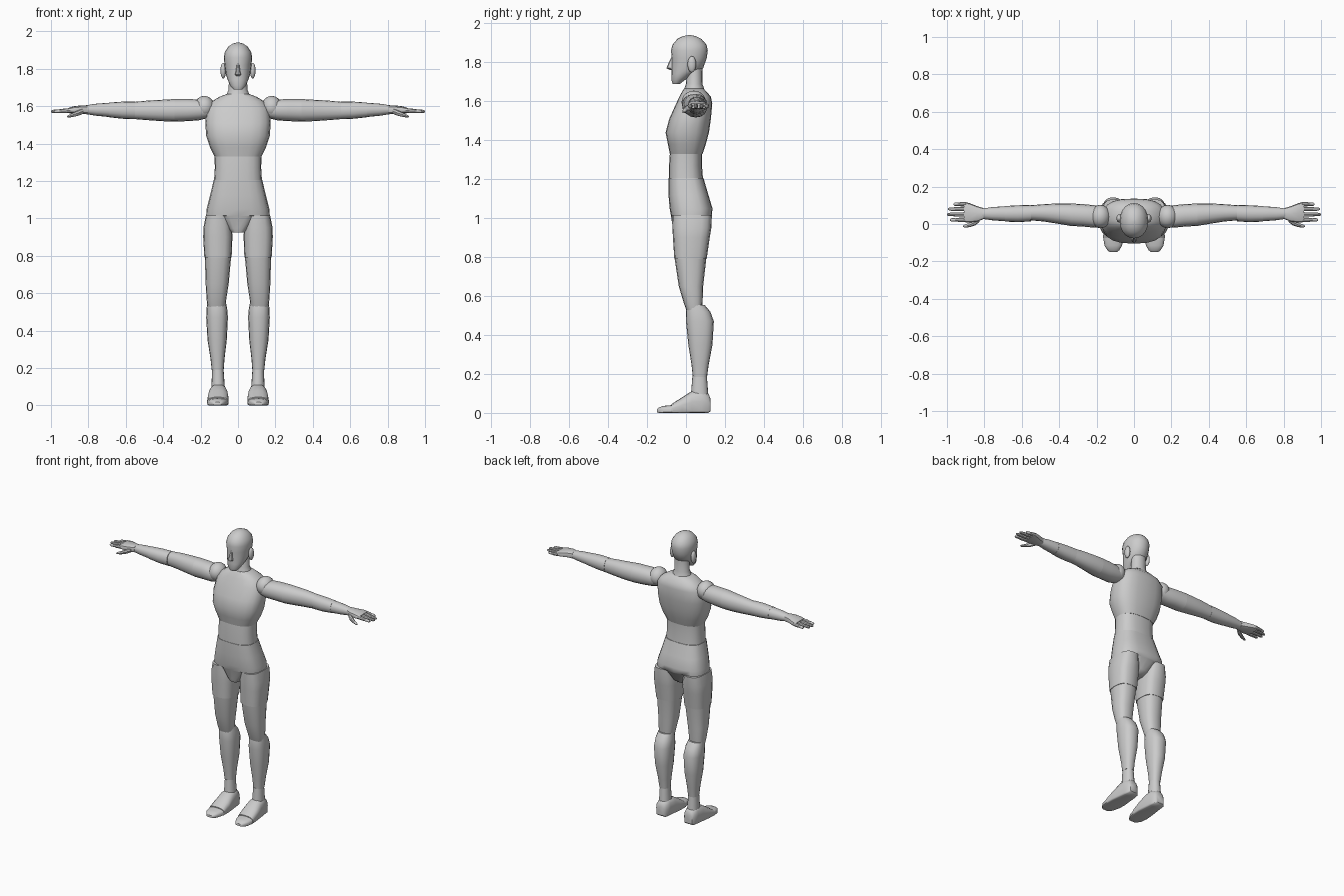
import bpy
import bmesh
import math
from mathutils import Vector, Matrix

default_cube = bpy.data.objects.get("Cube")
if default_cube:
    bpy.data.objects.remove(default_cube, do_unlink=True)

# One plain grey for the whole figure
GREY = (.6, .6, .6, 1)
grey = bpy.data.materials.new("light_grey")
grey.use_nodes = True
grey.diffuse_color = GREY
grey.node_tree.nodes["Principled BSDF"].inputs["Base Color"].default_value = GREY

parts = []


def add_object(name, bm):
    """Turn a bmesh into a grey, outward-facing object."""
    bmesh.ops.recalc_face_normals(bm, faces=bm.faces)
    mesh = bpy.data.meshes.new(name)
    bm.to_mesh(mesh)
    bm.free()
    mesh.materials.append(grey)
    obj = bpy.data.objects.new(name, mesh)
    bpy.context.collection.objects.link(obj)
    parts.append(obj)
    return obj


def soft(value, power):
    """Superellipse helper: a higher power gives a boxier outline."""
    return math.copysign(abs(value) ** (2 / power), value)


def place(axis, along, a, b):
    """Put a point of a cross-section on a loft that runs along an axis."""
    if axis == "z":
        return Vector((a, b, along))
    if axis == "x":
        return Vector((along, a, b))
    return Vector((a, along, b))


def loft(name, axis, rings, sides=16, power=2.3, flat=False, mirror=1):
    """Skin rings given as (position, low a, high a, low b, high b)."""
    bm = bmesh.new()
    loops = []
    for along, a_low, a_high, b_low, b_high in rings:
        loop = []
        for i in range(sides):
            angle = math.tau * i / sides
            u, v = math.cos(angle), math.sin(angle)
            boxy = power * 4 if flat and v < 0 else power
            u, v = soft(u, boxy), soft(v, boxy)
            a = (a_low + a_high + u * (a_high - a_low)) / 2
            b = (b_low + b_high + v * (b_high - b_low)) / 2
            point = place(axis, along, a, b)
            point.x *= mirror
            loop.append(bm.verts.new(point))
        loops.append(loop)
    for lower, upper in zip(loops, loops[1:]):
        for i in range(sides):
            j = (i + 1) % sides
            bm.faces.new((lower[i], lower[j], upper[j], upper[i]))
    bm.faces.new(loops[0])
    bm.faces.new(loops[-1])
    return add_object(name, bm)


def centred(name, rings, **options):
    """Loft upwards on the middle plane from (z, half width, front, back)."""
    full = [(z, -half, half, front, back) for z, half, front, back in rings]
    return loft(name, "z", full, **options)


def ball(name, centre, size, mirror=1):
    """Stretched sphere."""
    bm = bmesh.new()
    bmesh.ops.create_uvsphere(bm, u_segments=16, v_segments=10, radius=1)
    move = Matrix.Translation((centre[0] * mirror, centre[1], centre[2]))
    bmesh.ops.transform(bm, matrix=move @ Matrix.Diagonal((*size, 1)), verts=bm.verts)
    return add_object(name, bm)


# Head, nose and neck
centred("head", [
    (1.69, .025, -.068, -.03), (1.71, .042, -.075, -.005),
    (1.74, .055, -.074, .04), (1.77, .065, -.075, .088),
    (1.82, .072, -.073, .106), (1.86, .076, -.077, .112),
    (1.89, .07, -.07, .106), (1.92, .05, -.045, .08),
    (1.935, .027, -.015, .05), (1.94, .008, .01, .025)], sides=20, power=2.1)
centred("nose", [
    (1.76, .01, -.08, -.06), (1.77, .016, -.1, -.06),
    (1.785, .012, -.095, -.06), (1.83, .006, -.074, -.06)], sides=8, power=2)
centred("neck", [
    (1.63, .075, -.02, .105), (1.66, .062, -.01, .095),
    (1.69, .05, 0, .084), (1.78, .048, .005, .085)], power=2)

# Torso
centred("chest", [
    (1.33, .125, -.083, .085), (1.38, .15, -.093, .102),
    (1.44, .17, -.105, .118), (1.51, .175, -.086, .128),
    (1.59, .168, -.05, .135), (1.625, .14, -.033, .127),
    (1.65, .1, -.02, .105), (1.665, .06, -.01, .09)], sides=20, power=2.6)
centred("abdomen", [
    (1.205, .128, -.088, .087), (1.27, .124, -.087, .082),
    (1.33, .125, -.083, .083)], sides=20, power=2.6)
centred("pelvis", [
    (.925, .035, -.06, .07), (.945, .055, -.067, .095),
    (1.012, .11, -.077, .13), (1.016, .17, -.078, .133),
    (1.05, .168, -.084, .136), (1.12, .15, -.09, .115),
    (1.205, .13, -.09, .09)], sides=20, power=2.8)

for side, m in (("left", 1), ("right", -1)):
    # Ear
    ball(side + "_ear", (.079, .03, 1.79), (.015, .022, .042), m)

    # Leg
    loft(side + "_upper_thigh", "z", [
        (.79, .034, .18, -.06, .106), (.9, .03, .186, -.067, .122),
        (.95, .032, .185, -.07, .13), (1.015, .045, .172, -.072, .133)],
        power=2.8, mirror=m)
    loft(side + "_lower_thigh", "z", [
        (.52, .07, .16, .005, .08), (.56, .064, .167, -.01, .085),
        (.65, .05, .173, -.037, .088), (.79, .037, .177, -.058, .104)],
        power=2.5, mirror=m)
    loft(side + "_shin", "z", [
        (.185, .077, .14, .035, .108), (.25, .072, .147, .028, .117),
        (.35, .06, .163, .012, .136), (.47, .054, .17, 0, .143),
        (.52, .058, .168, -.001, .125), (.555, .066, .163, .006, .095)],
        power=2.4, mirror=m)
    loft(side + "_ankle", "z", [
        (.09, .07, .143, .025, .115), (.19, .077, .138, .033, .107)],
        power=2.2, mirror=m)

    # Foot
    loft(side + "_foot", "y", [
        (.127, .08, .135, .01, .07), (.115, .067, .145, 0, .1),
        (.08, .06, .15, 0, .12), (.03, .055, .157, 0, .112),
        (-.02, .05, .163, 0, .08), (-.075, .052, .165, 0, .045)],
        flat=True, mirror=m)
    loft(side + "_toes", "y", [
        (-.07, .053, .165, 0, .04), (-.115, .064, .158, 0, .036),
        (-.14, .078, .142, 0, .028), (-.15, .09, .13, .003, .018)],
        flat=True, mirror=m)

    # Shoulder and arm
    ball(side + "_shoulder", (.18, .04, 1.595), (.055, .063, .06), m)
    loft(side + "_upper_arm", "x", [
        (.15, -.01, .09, 1.54, 1.62), (.21, -.02, .1, 1.524, 1.636),
        (.27, -.014, .106, 1.52, 1.638), (.34, -.01, .11, 1.517, 1.638)],
        power=2.2, mirror=m)
    loft(side + "_elbow", "x", [
        (.34, -.01, .11, 1.517, 1.638), (.41, .002, .11, 1.52, 1.634),
        (.48, .013, .106, 1.525, 1.63), (.555, .02, .1, 1.531, 1.623)],
        power=2.2, mirror=m)
    loft(side + "_forearm", "x", [
        (.55, .014, .102, 1.53, 1.625), (.62, .01, .1, 1.533, 1.624),
        (.69, .013, .096, 1.541, 1.619)], power=2.2, mirror=m)
    loft(side + "_wrist", "x", [
        (.69, .015, .095, 1.542, 1.618), (.76, .02, .09, 1.549, 1.613),
        (.83, .03, .08, 1.56, 1.602)], power=2.2, mirror=m)

    # Hand
    loft(side + "_palm", "x", [
        (.805, .026, .085, 1.557, 1.605), (.84, .012, .096, 1.559, 1.604),
        (.88, .008, .112, 1.56, 1.599), (.91, .01, .118, 1.563, 1.59)],
        sides=12, power=2.8, mirror=m)
    fingers = (("index", .022, .985), ("middle", .051, 1),
               ("ring", .08, .995), ("little", .106, .965))
    for finger, y, tip in fingers:
        rings = []
        for t, r in ((0, .012), (.45, .0115), (.5, .01), (.9, .009), (1, .004)):
            x, z = .895 + t * (tip - .895), 1.577 - .006 * t
            rings.append((x, y - r, y + r, z - r, z + r))
        loft(f"{side}_{finger}_finger", "x", rings, sides=8, power=2, mirror=m)
    loft(side + "_thumb", "x", [
        (.825, .012, .045, 1.56, 1.59), (.85, -.008, .024, 1.55, 1.58),
        (.88, -.017, .006, 1.543, 1.566), (.905, -.019, -.003, 1.539, 1.554),
        (.913, -.015, -.008, 1.541, 1.548)], sides=8, power=2, mirror=m)

# Smooth shading with sharp creases
bpy.ops.object.select_all(action="DESELECT")
for part in parts:
    part.select_set(True)
bpy.context.view_layer.objects.active = parts[0]
bpy.ops.object.shade_smooth_by_angle(angle=math.radians(40))
